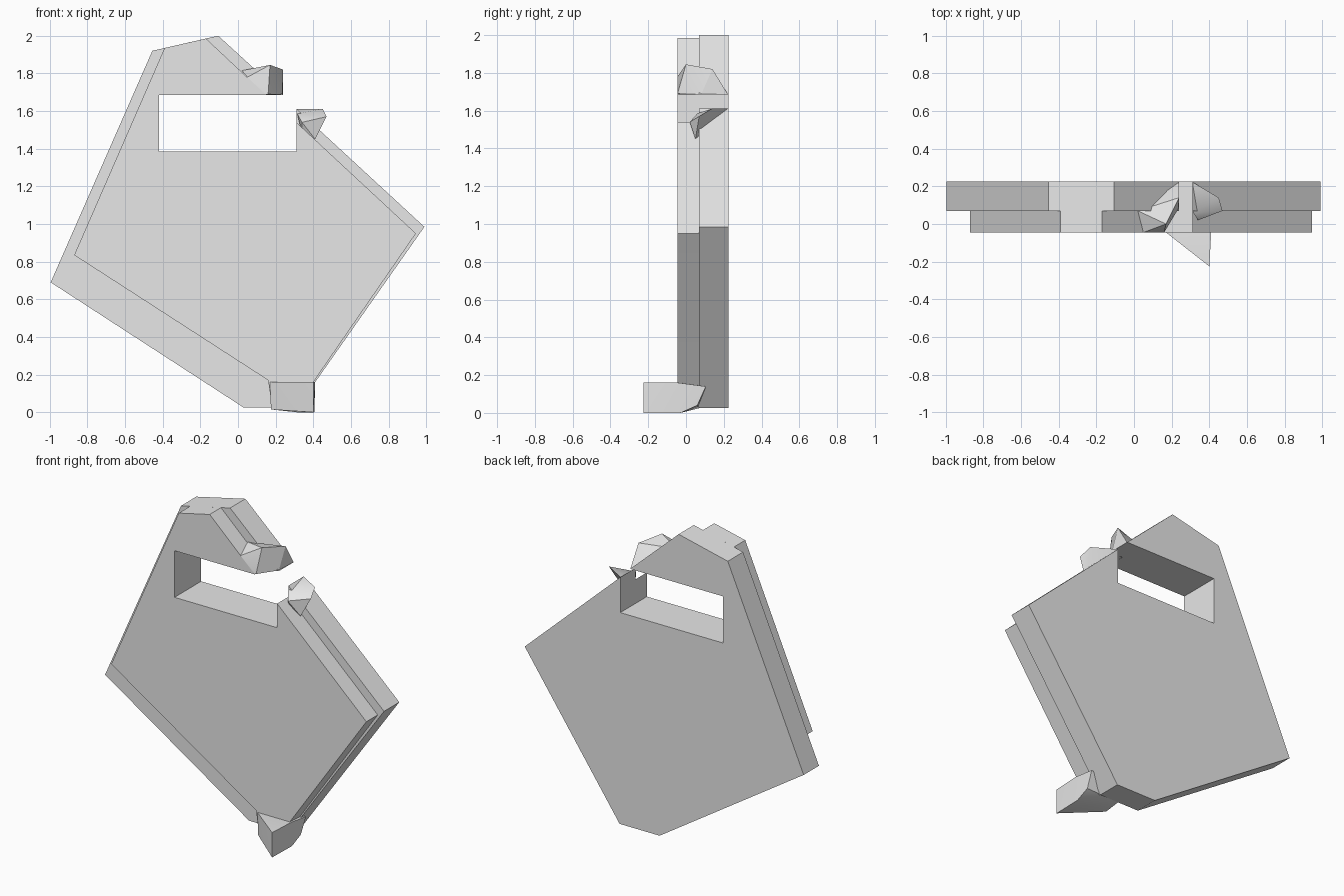
import bpy, bmesh, math

if "Cube" in bpy.data.objects:
    bpy.data.objects.remove(bpy.data.objects["Cube"])

grey = bpy.data.materials.new("plain grey")
grey.diffuse_color = (0.8, 0.8, 0.8, 1)
grey.use_nodes = True
grey.node_tree.nodes["Principled BSDF"].inputs["Base Color"].default_value = grey.diffuse_color


def finish(bm, name):
    bmesh.ops.recalc_face_normals(bm, faces=bm.faces[:])
    me = bpy.data.meshes.new(name)
    bm.to_mesh(me)
    bm.free()
    me.materials.append(grey)
    ob = bpy.data.objects.new(name, me)
    bpy.context.collection.objects.link(ob)
    bpy.context.view_layer.objects.active = ob
    ob.select_set(True)
    bpy.ops.object.shade_smooth_by_angle(angle=math.radians(25))
    ob.select_set(False)
    return ob


def plate(name, outline, y0, y1):
    """Extrude an x-z outline between two depths."""
    bm = bmesh.new()
    face = bm.faces.new([bm.verts.new((x, y0, z)) for x, z in outline])
    ext = bmesh.ops.extrude_face_region(bm, geom=[face], use_keep_orig=True)
    for v in ext["geom"]:
        if isinstance(v, bmesh.types.BMVert):
            v.co.y = y1
    return finish(bm, name)


def chunk(name, points):
    """Faceted lump wrapped around a few corner points."""
    bm = bmesh.new()
    verts = [bm.verts.new(p) for p in points]
    res = bmesh.ops.convex_hull(bm, input=verts)
    loose = [v for v in bm.verts if not v.link_faces]
    bmesh.ops.delete(bm, geom=loose, context='VERTS')
    bmesh.ops.dissolve_limit(bm, angle_limit=0.02, verts=bm.verts[:], edges=bm.edges[:])
    return finish(bm, name)


# Slot shared by both plates, open toward the right
slot = [(-0.42, 1.685), (-0.42, 1.385), (0.31, 1.385)]

# Large rear plate
plate("back_plate",
      [(-0.995, 0.69), (-0.455, 1.92), (-0.105, 2.0), (0.24, 1.685)] + slot +
      [(0.31, 1.612), (0.99, 0.985), (0.315, 0.025), (0.03, 0.025)],
      0.07, 0.225)

# Smaller front plate
plate("front_plate",
      [(-0.87, 0.835), (-0.39, 1.935), (-0.17, 1.985), (0.15, 1.685)] + slot +
      [(0.31, 1.54), (0.945, 0.95), (0.40, 0.16), (0.315, 0.03),
       (0.18, 0.03), (0.16, 0.17)],
      -0.045, 0.07)

# Tip of the upper arm
chunk("upper_hook",
      [(0.14, -0.045, 1.686), (0.16, -0.045, 1.69), (0.24, 0.222, 1.686),
       (0.24, 0.14, 1.82), (0.17, 0.0, 1.845), (0.02, 0.07, 1.815),
       (0.05, -0.045, 1.78), (0.235, 0.08, 1.686), (0.15, 0.2, 1.70)])

# Nub below the slot opening
chunk("lower_nub",
      [(0.312, 0.222, 1.612), (0.315, 0.06, 1.585), (0.45, 0.14, 1.612),
       (0.47, 0.07, 1.57), (0.41, 0.05, 1.45), (0.34, 0.02, 1.54),
       (0.34, 0.05, 1.48)])

# Foot wedge pointing forward
chunk("foot",
      [(0.17, -0.045, 0.16), (0.175, -0.045, 0.015), (0.40, -0.225, 0.16),
       (0.40, -0.225, 0.0), (0.41, -0.045, 0.16), (0.405, -0.03, 0.0),
       (0.31, -0.03, 0.0), (0.41, 0.105, 0.14), (0.405, 0.06, 0.04),
       (0.18, 0.07, 0.025), (0.17, 0.07, 0.15)])
